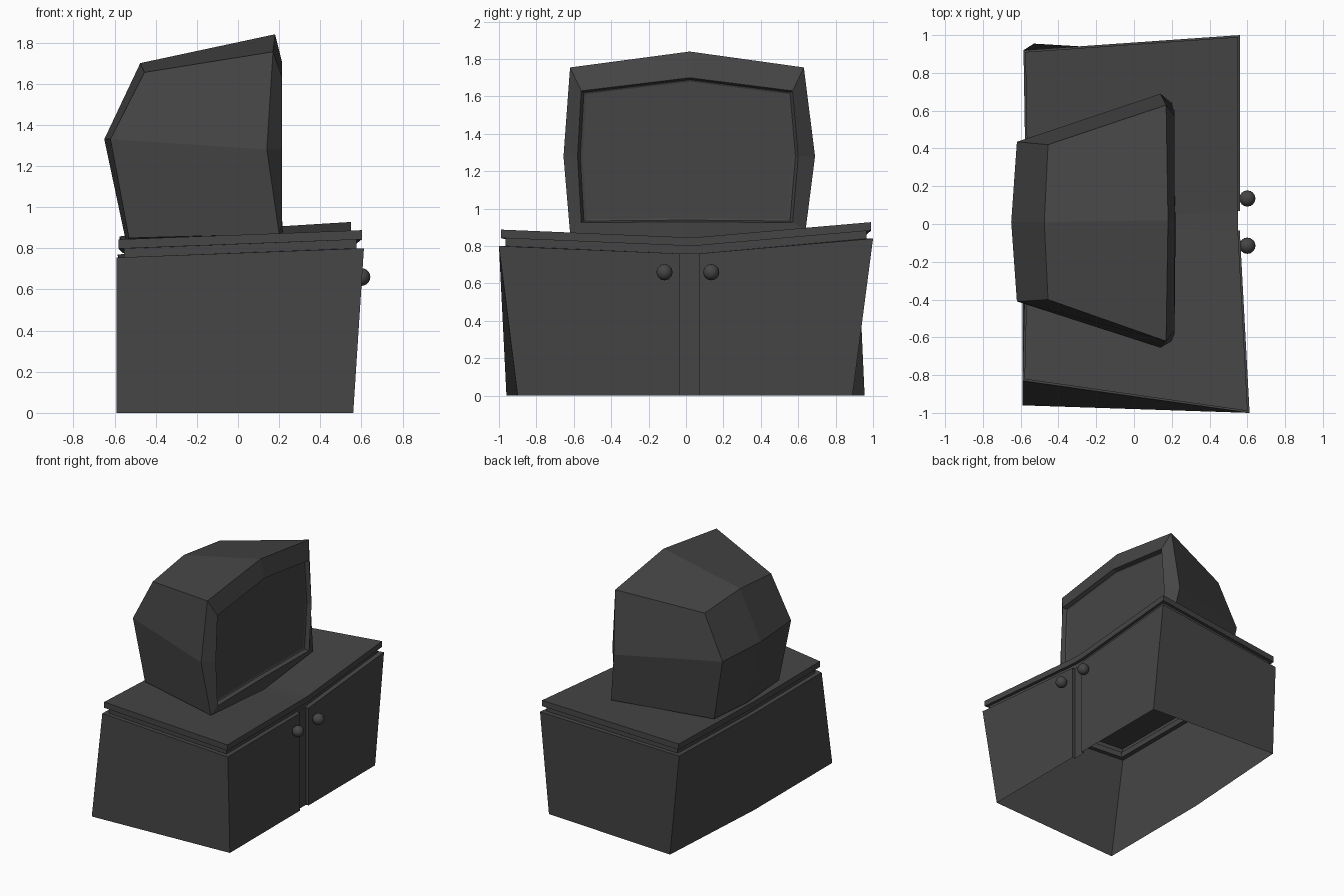
import bpy, bmesh

if "Cube" in bpy.data.objects:
    bpy.data.objects.remove(bpy.data.objects["Cube"])

dark = bpy.data.materials.new("dark_grey")
dark.diffuse_color = (0.06, 0.06, 0.06, 1)
dark.use_nodes = True
dark.node_tree.nodes["Principled BSDF"].inputs["Base Color"].default_value = dark.diffuse_color


def loft(name, loops, end_faces):
    """Skin a stack of closed loops; end_faces lists (loop index, corner indices)."""
    bm = bmesh.new()
    rings = [[bm.verts.new(p) for p in lp] for lp in loops]
    n = len(loops[0])
    for a, b in zip(rings, rings[1:]):
        for i in range(n):
            j = (i + 1) % n
            bm.faces.new((a[i], a[j], b[j], b[i]))
    for k, idx in end_faces:
        bm.faces.new([rings[k][i] for i in idx])
    return finish(name, bm)


def finish(name, bm):
    bmesh.ops.recalc_face_normals(bm, faces=bm.faces)
    me = bpy.data.meshes.new(name)
    bm.to_mesh(me)
    bm.free()
    me.materials.append(dark)
    ob = bpy.data.objects.new(name, me)
    bpy.context.collection.objects.link(ob)
    return ob


def cabinet_loop(corners, depth):
    """Front corner, recessed gap between doors, front corner, back corner, back middle, back corner."""
    f0, mid, f1, b1, bmid, b0 = corners
    x, z = mid[0], mid[2]
    y0, y1 = -0.035, 0.07
    return [f0, (x, y0, z), (x - depth, y0, z), (x - depth, y1, z), (x, y1, z), f1, b1, bmid, b0]


def inset(loop, d, dz):
    return [(x * (1 - d / 0.58), y * (1 - d), z + dz) for x, y, z in loop]


# Cabinet: crooked open-bottomed box with a recessed strip between the doors
base = [(0.56, -0.90, 0), (0.56, 0, 0), (0.56, 0.89, 0),
        (-0.53, 0.955, 0), (-0.59, 0, 0), (-0.59, -0.96, 0)]
rim = [(0.612, -1.0, 0.80), (0.56, 0, 0.76), (0.56, 1.0, 0.84),
       (-0.585, 0.92, 0.77), (-0.57, 0, 0.735), (-0.59, -0.83, 0.755)]
top = cabinet_loop(rim, 0.0)

# walls, then neck and overhanging top board stacked on the rim
cap = [(0, 1, 7, 8), (1, 2, 3, 4, 7), (4, 5, 6, 7)]
walls = [cabinet_loop(base, 0.022), cabinet_loop(rim, 0.022), inset(top, 0.035, 0)]
loft("cabinet_body", walls, [])
board = [inset(top, 0.035, 0), inset(top, 0.035, 0.043),
         inset(top, 0.01, 0.043), inset(top, 0.01, 0.088)]
loft("cabinet_top", board, [(3, f) for f in cap])

# Door knobs
for side, y in (("left", -0.115), ("right", 0.135)):
    bm = bmesh.new()
    bmesh.ops.create_uvsphere(bm, u_segments=16, v_segments=10, radius=0.043)
    bmesh.ops.translate(bm, verts=bm.verts, vec=(0.60, y, 0.66))
    for f in bm.faces:
        f.smooth = True
    finish(side + "_knob", bm)

# Television: tapered case, sloped bezel and recessed screen
back = [(-0.53, -0.39, 0.85), (-0.62, -0.41, 1.33), (-0.455, -0.40, 1.655), (-0.475, 0.01, 1.70),
        (-0.455, 0.42, 1.66), (-0.62, 0.435, 1.33), (-0.53, 0.41, 0.85), (-0.545, 0.01, 0.835)]
front = [(0.20, -0.62, 0.87), (0.14, -0.655, 1.28), (0.17, -0.62, 1.755), (0.18, 0.02, 1.84),
         (0.17, 0.63, 1.755), (0.14, 0.69, 1.28), (0.20, 0.64, 0.89), (0.22, 0.01, 0.84)]
bezel = [(0.215, y, z) for y, z in
         [(-0.56, 0.925), (-0.58, 1.28), (-0.56, 1.63), (0.02, 1.70),
          (0.57, 1.63), (0.60, 1.28), (0.57, 0.925), (0.01, 0.93)]]


def shrink(s, x):
    return [(x, 0.01 + (p[1] - 0.01) * s, 1.29 + (p[2] - 1.29) * s) for p in bezel]


def centre_loop(p):
    return [p] * 8


lip = shrink(0.975, 0.185)
screen = shrink(0.95, 0.18)
loft("television_case", [back, front, bezel, lip, screen],
     [(4, (0, 1, 5, 6, 7)), (4, (1, 2, 3, 4, 5))])

# Faceted back panel around a protruding centre point
bm = bmesh.new()
v = [bm.verts.new(p) for p in back]
c = bm.verts.new((-0.65, 0.01, 1.33))
for q in ((v[0], v[1], c, v[7]), (v[1], v[2], v[3], c), (c, v[3], v[4], v[5]), (v[7], c, v[5], v[6])):
    bm.faces.new(q[::-1])
panel = finish("television_back", bm)
if panel.data.polygons[0].normal.x > 0:
    panel.data.flip_normals()
